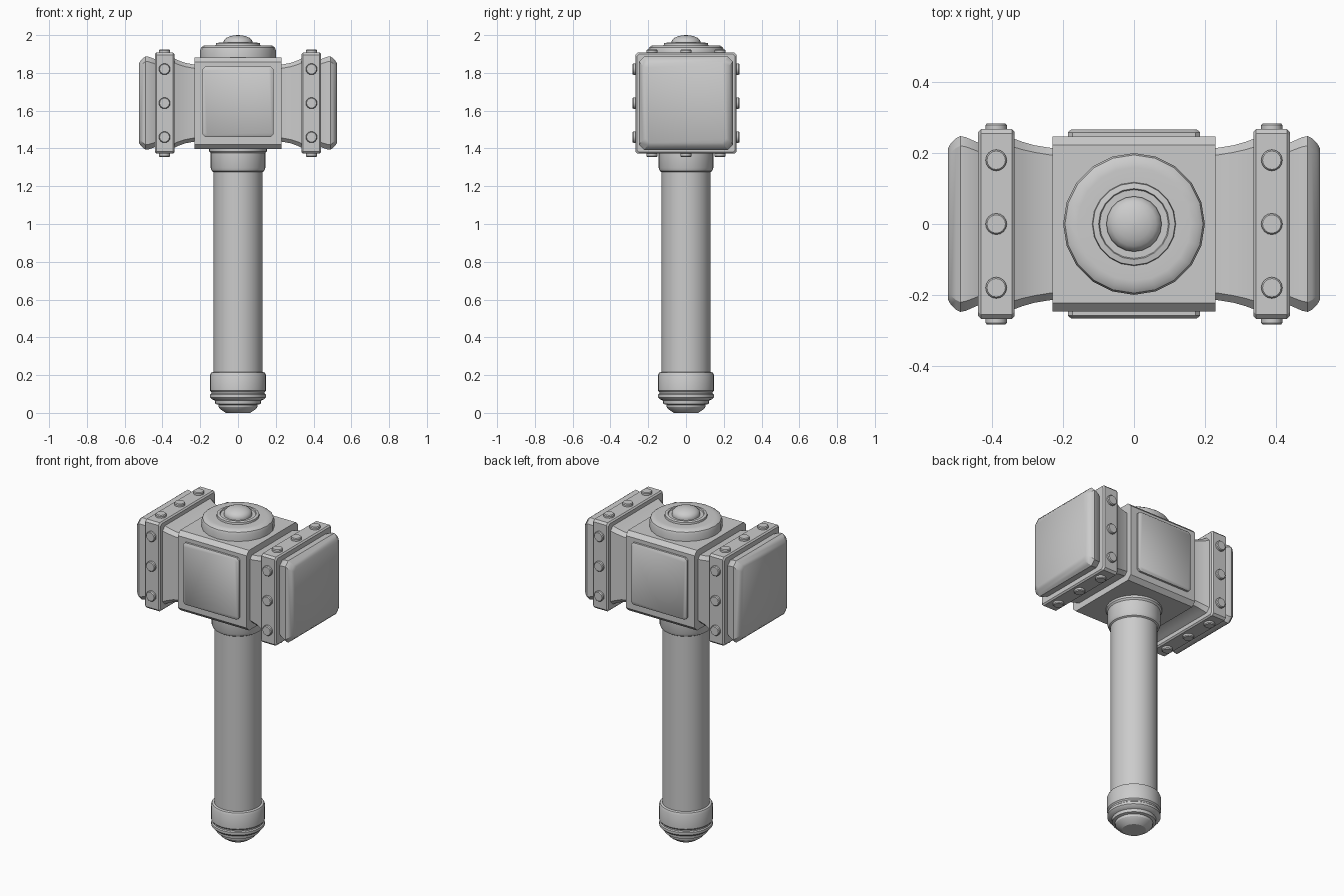
import bpy, bmesh, math
from mathutils import Matrix, Vector

if "Cube" in bpy.data.objects:
    bpy.data.objects.remove(bpy.data.objects["Cube"])

ZC = 1.64  # height of the head's axis


def finish(name, bm, smooth=30):
    bmesh.ops.recalc_face_normals(bm, faces=bm.faces)
    me = bpy.data.meshes.new(name)
    bm.to_mesh(me)
    bm.free()
    ob = bpy.data.objects.new(name, me)
    bpy.context.collection.objects.link(ob)
    bpy.ops.object.select_all(action='DESELECT')
    ob.select_set(True)
    bpy.context.view_layer.objects.active = ob
    bpy.ops.object.shade_smooth_by_angle(angle=math.radians(smooth))
    return ob


def skin(bm, rings):
    """Bridge successive rings of points and close both ends."""
    loops = [[bm.verts.new(p) for p in ring] for ring in rings]
    n = len(loops[0])
    for a, b in zip(loops, loops[1:]):
        for i in range(n):
            j = (i + 1) % n
            bm.faces.new((a[i], a[j], b[j], b[i]))
    bm.faces.new(loops[0])
    bm.faces.new(loops[-1])


def lathe(name, profile, sides):
    bm = bmesh.new()
    ang = [2 * math.pi * i / sides for i in range(sides)]
    skin(bm, [[(r * math.cos(a), r * math.sin(a), z) for a in ang] for r, z in profile])
    return finish(name, bm)


def loft_x(name, sections, side=1):
    """Chamfered square sections along x: (x, half depth, half height, chamfer)."""
    bm = bmesh.new()
    rings = []
    for x, h, v, c in sections:
        pts = [(h, v - c), (h - c, v), (c - h, v), (-h, v - c),
               (-h, c - v), (c - h, -v), (h - c, -v), (h, c - v)]
        rings.append([(side * x, y, ZC + z) for y, z in pts])
    skin(bm, rings)
    return finish(name, bm, 28)


# Handle, collar and stepped pommel
lathe("handle", [(0.13, 0.15), (0.13, 1.42)], 32)
lathe("collar", [(0.13, 1.275), (0.138, 1.28), (0.145, 1.297), (0.145, 1.375),
                 (0.153, 1.385), (0.153, 1.42)], 32)
lathe("pommel", [(0.065, 0), (0.092, 0.018), (0.102, 0.03), (0.104, 0.043),
                 (0.12, 0.047), (0.122, 0.065), (0.138, 0.072), (0.147, 0.082),
                 (0.147, 0.097), (0.141, 0.102), (0.141, 0.11), (0.148, 0.118),
                 (0.148, 0.2), (0.142, 0.213), (0.13, 0.217)], 32)

# Central block of the head
loft_x("head_block", [(-0.23, 0.247, 0.242, 0.024), (0.23, 0.247, 0.242, 0.024)])

# Raised panels, front and back
for s, label in ((-1, "front"), (1, "back")):
    bm = bmesh.new()
    rings = []
    for y, w, h in ((0.23, 0.187, 0.187), (0.259, 0.187, 0.187), (0.267, 0.177, 0.177)):
        c = 0.014
        pts = [(w, h - c), (w - c, h), (c - w, h), (-w, h - c),
               (-w, c - h), (c - w, -h), (w - c, -h), (w, c - h)]
        rings.append([(px, s * y, 1.648 + pz) for px, pz in pts])
    skin(bm, rings)
    finish("panel_" + label, bm)

# Crown disc and dome on top
lathe("crown_disc", [(0.2, 1.87), (0.2, 1.922), (0.195, 1.935), (0.182, 1.944),
                     (0.16, 1.946), (0.118, 1.946), (0.116, 1.957), (0.1, 1.96),
                     (0.097, 1.953), (0.06, 1.953)], 20)
lathe("crown_dome", [(0.078, 1.945), (0.078, 1.962)] +
      [(0.078 * math.cos(t), 1.962 + 0.038 * math.sin(t))
       for t in (math.radians(d) for d in (18, 36, 54, 72, 88))], 20)

# Flared necks, bands, striking faces and rivets on both ends
for s, label in ((-1, "left"), (1, "right")):
    loft_x("neck_" + label, [(0.2, 0.214, 0.204, 0.02), (0.23, 0.214, 0.204, 0.02),
                             (0.28, 0.222, 0.213, 0.02), (0.315, 0.232, 0.226, 0.022),
                             (0.345, 0.243, 0.241, 0.024)], s)
    loft_x("band_" + label, [(0.337, 0.26, 0.26, 0.012), (0.345, 0.268, 0.268, 0.012),
                             (0.432, 0.268, 0.268, 0.012), (0.44, 0.26, 0.26, 0.012)], s)
    loft_x("striking_face_" + label, [(0.42, 0.22, 0.225, 0.025), (0.445, 0.232, 0.235, 0.025),
                                      (0.475, 0.245, 0.246, 0.027), (0.49, 0.248, 0.247, 0.027),
                                      (0.502, 0.242, 0.238, 0.027), (0.517, 0.228, 0.222, 0.025),
                                      (0.525, 0.214, 0.21, 0.022)], s)
    bm = bmesh.new()
    for side in range(4):
        turn = Matrix.Translation((s * 0.389, 0, ZC)) @ Matrix.Rotation(side * math.pi / 2, 4, 'X')
        for off in (-0.18, 0, 0.18):
            rings = [[turn @ Vector((r * math.cos(a), off + r * math.sin(a), z))
                      for a in (2 * math.pi * i / 16 for i in range(16))]
                     for r, z in ((0.03, 0.255), (0.03, 0.279), (0.026, 0.284))]
            skin(bm, rings)
    finish("rivets_" + label, bm)
